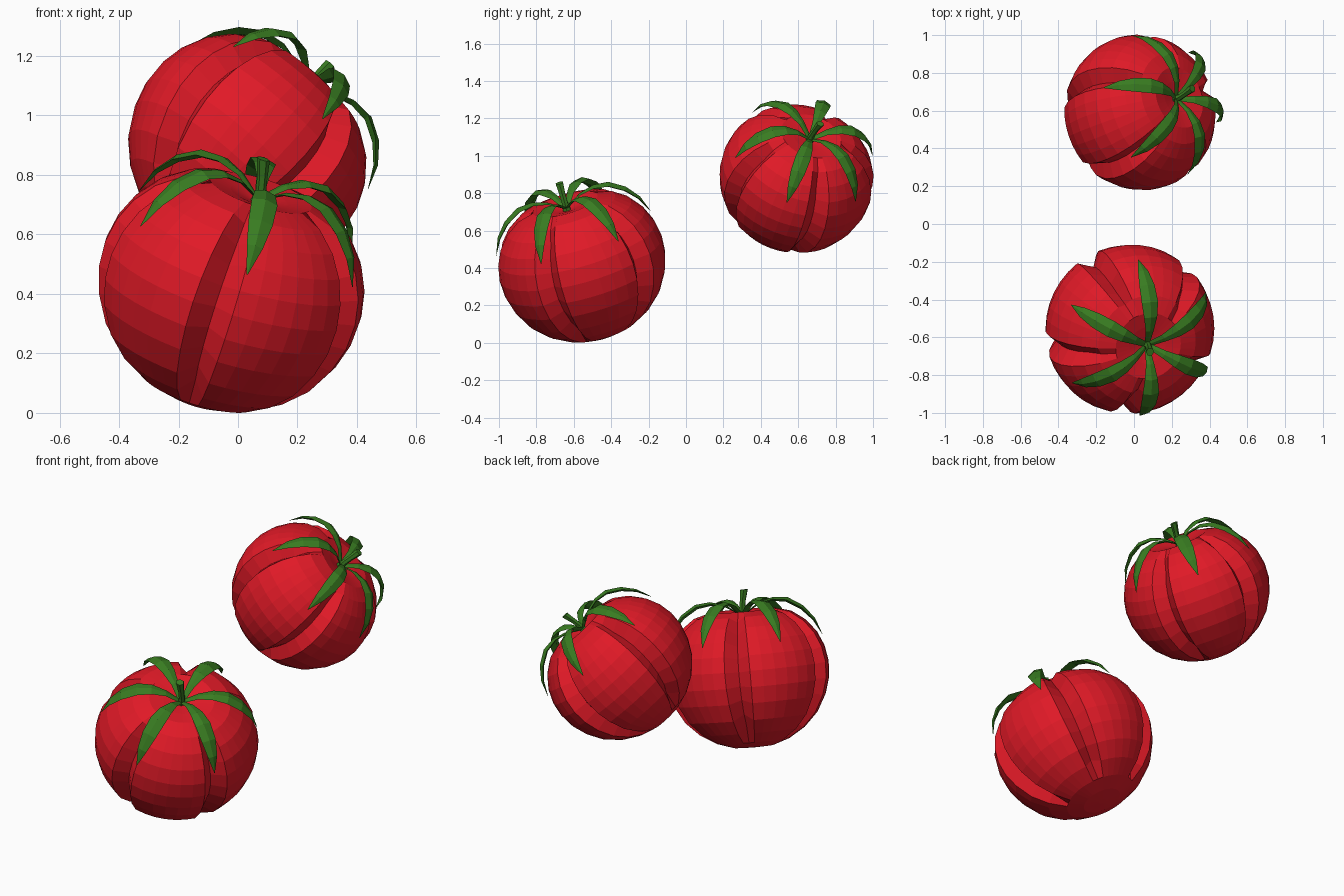
import bpy, bmesh, math
from mathutils import Vector, Matrix

if "Cube" in bpy.data.objects:
    bpy.data.objects.remove(bpy.data.objects["Cube"])


def material(name, rgb):
    m = bpy.data.materials.new(name)
    m.diffuse_color = (*rgb, 1)
    m.use_nodes = True
    m.node_tree.nodes["Principled BSDF"].inputs["Base Color"].default_value = m.diffuse_color
    return m


RED = material("tomato_red", (0.75, 0.01, 0.02))
GREEN = material("leaf_green", (0.04, 0.2, 0.015))


def loft(bm, rings):
    """Skin closed rings of equal size and cap both ends."""
    vs = [[bm.verts.new(p) for p in ring] for ring in rings]
    n = len(vs[0])
    for a, b in zip(vs, vs[1:]):
        for i in range(n):
            j = (i + 1) % n
            bm.faces.new((a[i], a[j], b[j], b[i]))
    bm.faces.new(vs[0][::-1])
    bm.faces.new(vs[-1])


def finish(bm, name, mat, matrix):
    bmesh.ops.remove_doubles(bm, verts=bm.verts, dist=0.0005)
    bmesh.ops.recalc_face_normals(bm, faces=bm.faces)
    me = bpy.data.meshes.new(name)
    bm.to_mesh(me)
    bm.free()
    me.materials.append(mat)
    ob = bpy.data.objects.new(name, me)
    ob.matrix_world = matrix
    bpy.context.collection.objects.link(ob)


# Body profile (radius, height), bottom to top, ending in a shallow dimple
BODY = [(0.02, -.39), (.11, -.385), (.2, -.355), (.29, -.30), (.365, -.225),
        (.418, -.13), (.445, -.04), (.45, .05), (.435, .135), (.40, .215),
        (.345, .285), (.27, .34), (.18, .365), (.10, .35), (.02, .33)]
SEGS, LOBES = 40, 5
# Leaf centre line (radius, height, half width)
LEAF = [(.01, .345, .014), (.09, .395, .022), (.17, .415, .036),
        (.25, .405, .045), (.33, .355, .042), (.39, .285, .028), (.43, .195, .002)]


def body(name, matrix):
    bm = bmesh.new()
    rings = []
    for k, (r, z) in enumerate(BODY):
        ring = []
        for i in range(SEGS):
            a = math.radians(47) + math.tau * i / SEGS
            f = 1.0
            if i % (SEGS // LOBES) == 0:      # groove between lobes
                f = 0.85 if 3 <= k <= 10 else 0.92 if k == 11 else 1.0
            ring.append((r * f * math.cos(a), r * f * math.sin(a), z * f))
        rings.append(ring)
    loft(bm, rings)
    finish(bm, name, RED, matrix)


def leaves(name, matrix):
    bm = bmesh.new()
    for n in range(6):
        rot = Matrix.Rotation(math.radians(33 + 60 * n), 3, 'Z')
        rings = []
        for r, z, w in LEAF:
            t = w * 0.3
            nrm = Vector((r * 0.8, 0, z)).normalized()
            c = Vector((r, 0, z))
            side = Vector((0, w, 0))
            rings.append([rot @ p for p in (c - side, c - nrm * t, c + side, c + nrm * t)])
        loft(bm, rings)
    finish(bm, name, GREEN, matrix)


def stem(name, matrix):
    bm = bmesh.new()
    rings = []
    for x, z, r in [(0, .32, .026), (0, .37, .018), (-.01, .42, .018), (-.025, .48, .023)]:
        rings.append([(x + r * math.cos(math.tau * i / 6), r * math.sin(math.tau * i / 6), z)
                      for i in range(6)])
    loft(bm, rings)
    finish(bm, name, GREEN, matrix)


# Two tomatoes: centre, stem axis, spin about the axis, scale
for label, centre, axis, spin, size in [
        ("front", (-.03, -.55, .405), (.11, -.10, .35), 0, 1.0),
        ("back", (.02, .585, .865), (.22, .085, .24), -101, 0.92)]:
    tilt = Vector((0, 0, 1)).rotation_difference(Vector(axis)).to_matrix().to_4x4()
    m = (Matrix.Translation(centre) @ tilt
         @ Matrix.Rotation(math.radians(spin), 4, 'Z') @ Matrix.Scale(size, 4))
    body(label + "_tomato_body", m)
    leaves(label + "_tomato_leaves", m)
    stem(label + "_tomato_stem", m)
